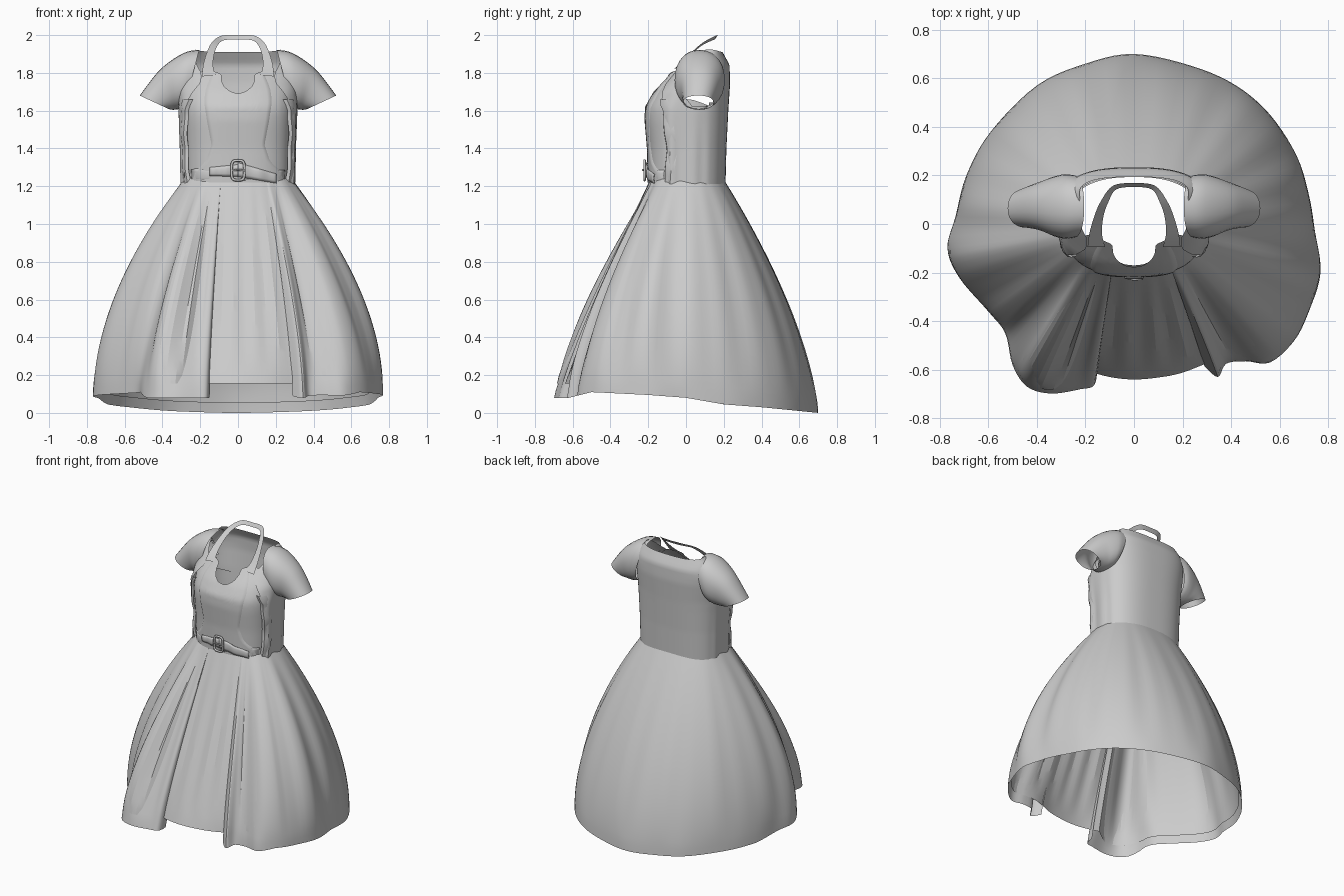
import bpy, bmesh, math
from math import sin, cos, radians, atan2, pi

if "Cube" in bpy.data.objects:
    bpy.data.objects.remove(bpy.data.objects["Cube"])


def interp(keys, x):
    """Linear interpolation through (x, value) keys."""
    if x <= keys[0][0]:
        return keys[0][1]
    for (a, u), (b, v) in zip(keys, keys[1:]):
        if x <= b:
            return u + (v - u) * (x - a) / (b - a)
    return keys[-1][1]


def spline(pts, n):
    """Catmull-Rom samples along an open point list."""
    p = [pts[0]] + list(pts) + [pts[-1]]
    out = []
    for i in range(1, len(p) - 2):
        for k in range(n):
            t = k / n
            out.append(tuple(0.5 * (2 * b + (c - a) * t + (2 * a - 5 * b + 4 * c - d) * t * t
                                    + (3 * b - a - 3 * c + d) * t ** 3)
                             for a, b, c, d in zip(p[i - 1], p[i], p[i + 1], p[i + 2])))
    return out + [tuple(pts[-1])]


def sheet(name, rows, closed=False, drop=None, angle=35):
    """Grid surface through rows of points; drop(center) removes faces."""
    bm = bmesh.new()
    vs = [[bm.verts.new(p) for p in r] for r in rows]
    n = len(rows[0])
    for a, b in zip(vs, vs[1:]):
        for j in range(n if closed else n - 1):
            k = (j + 1) % n
            bm.faces.new((a[j], a[k], b[k], b[j]))
    if drop:
        bad = [f for f in bm.faces if drop(f.calc_center_median())]
        bmesh.ops.delete(bm, geom=bad, context='FACES')
    bmesh.ops.recalc_face_normals(bm, faces=bm.faces[:])
    me = bpy.data.meshes.new(name)
    bm.to_mesh(me)
    bm.free()
    ob = bpy.data.objects.new(name, me)
    bpy.context.collection.objects.link(ob)
    bpy.ops.object.select_all(action='DESELECT')
    ob.select_set(True)
    bpy.context.view_layer.objects.active = ob
    bpy.ops.object.shade_smooth_by_angle(angle=radians(angle))
    return ob


def spow(v, e):
    return math.copysign(abs(v) ** e, v)


# Torso section: half width, front y and back y by height
HALF = [(1.2, .295), (1.4, .30), (1.6, .31), (1.7, .31), (1.8, .30), (1.88, .265), (1.925, .22)]
FRONT = [(1.2, -.195), (1.4, -.20), (1.55, -.213), (1.62, -.21), (1.7, -.165), (1.8, -.075),
         (1.88, -.005), (1.925, .06)]
BACK = [(1.2, .205), (1.4, .21), (1.6, .22), (1.75, .230), (1.85, .226), (1.925, .19)]


def torso(z, th, sx=1.0, off=0.0):
    a, f, b = interp(HALF, z) * sx, interp(FRONT, z), interp(BACK, z)
    return ((a + off) * spow(cos(th), .75),
            (f + b) / 2 + ((b - f) / 2 + off) * spow(sin(th), .75), z)


# Skirt: waist to hem loft
def skirt_rows(hem, zhem, pleat, shrink=1.0, rows=26):
    out = []
    for i in range(rows + 1):
        t = i / rows
        row = []
        for hx, hy in hem:
            th = atan2(hy, hx)
            wx = .285 * shrink * spow(cos(th), .8)
            wy = .003 + .195 * shrink * spow(sin(th), .8)
            s = sin(th)
            e = 1.9 - .35 * s * s if s > 0 else 1.9 - .85 * s * s
            f = 1 - (1 - t) ** e
            g = 1 + pleat(th) * sin(pi * min(t * 1.05, 1)) ** .7
            x, y = wx + (hx - wx) * f, wy + (hy - wy) * f
            row.append((x * g, y * g, 1.24 + (zhem(hy) - 1.24) * t))
        out.append(row)
    return out


HEM = [(.29, -.585), (.345, -.63), (.38, -.575), (.46, -.565), (.56, -.57), (.66, -.48),
       (.72, -.36), (.768, -.2), (.745, -.03), (.72, .12), (.67, .28), (.56, .45), (.42, .57),
       (.24, .65), (0, .70), (-.2, .66), (-.4, .57), (-.59, .38), (-.69, .2), (-.735, .03),
       (-.768, -.1), (-.72, -.22), (-.60, -.36), (-.53, -.45), (-.50, -.58), (-.44, -.67),
       (-.34, -.698), (-.22, -.68), (-.165, -.665), (-.15, -.60)]
ZHEM = [(-.62, .08), (-.5, .11), (-.2, .095), (0, .08), (.2, .045), (.4, .03), (.7, 0)]


def over_pleat(th):
    front = max(0, .25 - sin(th))
    return .028 * front * spow(sin(th * 17 + .6), .6) + .009 * sin(th * 11) + .005 * sin(th * 23 + 1)


sheet("overskirt", skirt_rows(spline(HEM, 5), lambda y: interp(ZHEM, y), over_pleat), angle=28)

# Underskirt: pleated front panel, then round the back just inside the overskirt
PANEL = [(-.21, -.60), (-.1, -.63), (0, -.64), (.1, -.632), (.2, -.612), (.34, -.56)]
under = spline(PANEL + [(x * .975, y * .975) for x, y in HEM[3:27]] + [PANEL[0]], 4)


def under_pleat(th):
    return .012 * sin(th * 30) if -2 < th < -1 else over_pleat(th) - .004


sheet("underskirt", skirt_rows(under, lambda y: .155 if y < -.5 else interp(ZHEM, y) + .05,
                               under_pleat, .975), angle=14)

# Bodice: sweetheart neckline in front, low back under the jacket
NECK = [(0, 1.69), (.1, 1.70), (.2, 1.725), (.27, 1.76), (.30, 1.795), (.45, 1.81), (.6, 1.81), (.8, 1.76), (1, 1.66)]
rows = []
for i in range(19):
    v = i / 18
    row = []
    for k in range(96):
        th = 2 * pi * k / 96
        top = interp(NECK, abs(cos(th))) if sin(th) < 0 else 1.66 - .08 * sin(th)
        row.append(torso(1.2 + v * (top - 1.2), th, .93))
    rows.append(row)
sheet("bodice", rows, closed=True)

# Raised centre panel bounded by curved princess seams
SEAM = [(1.2, .26), (1.27, .24), (1.33, .17), (1.42, .14), (1.55, .165), (1.65, .18), (1.72, .17), (1.79, .14)]
rows = []
for i in range(25):
    v = i / 24
    row = []
    for k in range(33):
        u = k / 16 - 1
        z = 1.22 + v * (interp(NECK, abs(u) * .47) - 1.22)
        c = u * interp(SEAM, z) / (interp(HALF, z) * .93)
        x, y, z = torso(z, -math.acos(spow(c, 1 / .75)), .93)
        row.append((x, y - (.007 if abs(u) < .99 else 0), z))
    rows.append(row)
sheet("bodice_centre_panel", rows)

# Halter strap: ribbon through the back of the neck
half = [((.155, -.095, 1.785), (.036, 0, -.004)), ((.158, -.04, 1.84), (.026, 0, .003)),
        ((.145, .03, 1.905), (.019, 0, .005)), ((.122, .09, 1.955), (.015, .003, .008)),
        ((.08, .15, 1.985), (.006, .008, .012))]
mid = [((0, .16, 1.988), (0, .008, .012))]
full = half + mid + [((-p[0], p[1], p[2]), (-w[0], w[1], w[2])) for p, w in reversed(half)]
sheet("halter_strap", [spline([tuple(a + s * b for a, b in zip(p, w)) for p, w in full], 4) for s in (-1, 1)])

# Open short jacket with armholes
EDGE = [(1.2, -26), (1.4, -21), (1.6, -26), (1.68, -42), (1.75, -57), (1.80, -57), (1.88, -36), (1.925, -10)]
rows = []
for i in range(37):
    z = 1.2 + .725 * i / 36
    a0 = interp(EDGE, z)
    row = []
    for k in range(65):
        th = radians(a0 + (180 - 2 * a0) * k / 64)
        rip = .010 * sin(th * 16) * max(0, min(1, (1.7 - z) * 3)) * max(0, .55 - sin(th))
        x, y, zz = torso(z, th, 1, .004 + rip)
        row.append((x, y, zz - .015 * max(0, sin(th)) * max(0, (z - 1.8) / .12)))
    rows.append(row)
sheet("jacket_body", rows,
      drop=lambda c: abs(c.x) > .2 and ((c.y - .075) / .085) ** 2 + ((c.z - 1.725) / .11) ** 2 < 1)

# Turned-back fold along each front edge of the jacket
for side, name in ((1, "right"), (-1, "left")):
    rows = []
    for i in range(16):
        z = 1.2 + .46 * i / 15
        a0 = interp(EDGE, z)
        row = []
        for d, o in ((12, .004), (4, .008), (-3, .004), (-6, -.010), (0, -.022)):
            x, y, zz = torso(z, radians(a0 + d), 1, o + .004 * sin(z * 35))
            row.append((side * x, y, zz))
        rows.append(row)
    sheet(name + "_jacket_front_fold", rows)

# Flared cap sleeves: top point, bottom point, y range per ring
rings = spline([(.205, 1.922, .285, 1.62, -.055, .20), (.27, 1.912, .30, 1.612, -.06, .205),
                (.34, 1.875, .32, 1.607, -.05, .195), (.41, 1.82, .335, 1.605, -.03, .178),
                (.465, 1.755, .35, 1.605, -.02, .163), (.52, 1.68, .365, 1.608, -.015, .145)], 3)
for side, name in ((1, "right"), (-1, "left")):
    rows = []
    for tx, tz, bx, bz, y0, y1 in rings:
        row = []
        for k in range(28):
            a = 2 * pi * k / 28
            s = (1 + spow(sin(a), .9)) / 2
            row.append((side * (bx + (tx - bx) * s), (y0 + y1) / 2 + (y1 - y0) / 2 * spow(cos(a), .9),
                        bz + (tz - bz) * s))
        rows.append(row)
    sheet(name + "_sleeve", rows, closed=True)


# Belt strips that wrap the front of the waist
def belt(name, x0, x1, lo, hi, off):
    rows = []
    for v in range(5):
        row = []
        for k in range(17):
            u = k / 16
            z = lo[0] + (lo[1] - lo[0]) * u + v / 4 * (hi[0] - lo[0] + (hi[1] - lo[1] - hi[0] + lo[0]) * u)
            x = x0 + (x1 - x0) * u
            y = torso(z, -math.acos(spow(x / .274, 1 / .75)), .93)[1]
            row.append((x, y - off - .005 * sin(pi * v / 4) - .003 * sin(u * 14), z))
        rows.append(row)
    sheet(name, rows).modifiers.new("thickness", 'SOLIDIFY').thickness = .006


belt("waistband", -.25, .25, (1.225, 1.225), (1.295, 1.285), .003)
belt("belt_left", -.15, .0, (1.255, 1.25), (1.30, 1.315), .010)
belt("belt_tail", .0, .205, (1.25, 1.215), (1.325, 1.265), .012)


# Buckle frame and prong
def tube(name, pts, r, cyclic):
    cu = bpy.data.curves.new(name, 'CURVE')
    cu.dimensions = '3D'
    cu.bevel_depth, cu.bevel_resolution = r, 2
    sp = cu.splines.new('POLY')
    sp.points.add(len(pts) - 1)
    for q, p in zip(sp.points, pts):
        q.co = (*p, 1)
    sp.use_cyclic_u = cyclic
    bpy.context.collection.objects.link(bpy.data.objects.new(name, cu))


frame = [(.034 * spow(cos(2 * pi * k / 24), .5), -.219, 1.284 + .052 * spow(sin(2 * pi * k / 24), .5))
         for k in range(24)]
tube("buckle_frame", frame, .007, True)
tube("buckle_prong", [(-.034, -.221, 1.284), (0, -.228, 1.286), (.036, -.225, 1.284)], .005, False)
